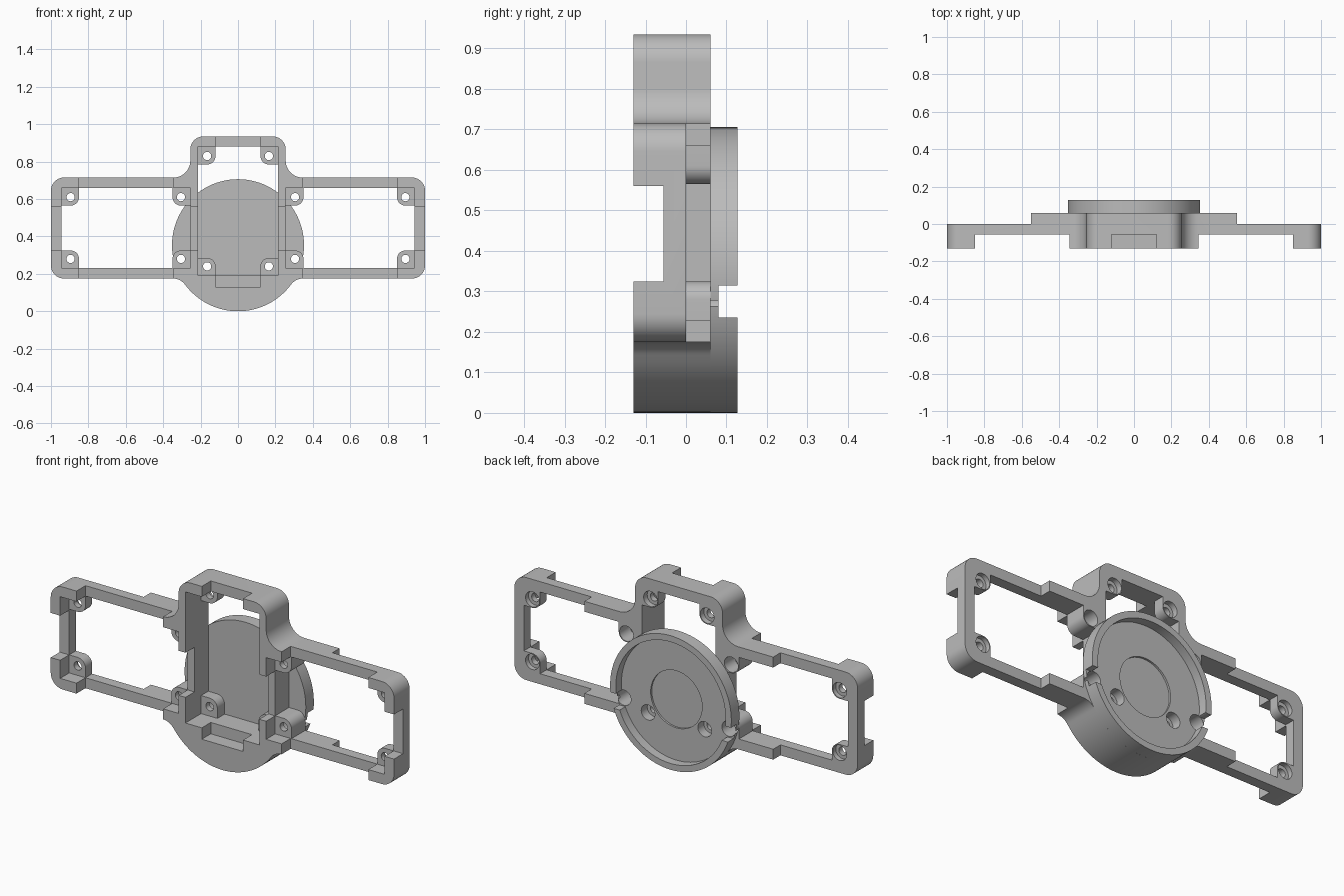
import bpy, bmesh, math

if "Cube" in bpy.data.objects:
    bpy.data.objects.remove(bpy.data.objects["Cube"], do_unlink=True)

grey = bpy.data.materials.new("plain grey")
grey.use_nodes = True
GREY = (0.5, 0.5, 0.5, 1)
grey.diffuse_color = GREY
grey.node_tree.nodes["Principled BSDF"].inputs["Base Color"].default_value = GREY

# Depth levels, front to back
FRONT, STEP, MID, BACK, RIM = -0.13, -0.055, 0.0, 0.06, 0.127
FAR = 0.3
DISC_R = 0.353


def arc(cx, cz, r, start, end, n=10):
    angles = [math.radians(start + (end - start) * i / n) for i in range(n + 1)]
    return [(cx + r * math.cos(a), cz + r * math.sin(a)) for a in angles]


def circle(cx, cz, r, n=32):
    return arc(cx, cz, r, 0, 360, n)[:-1]


def rect(x0, x1, z0, z1):
    return [(x0, z0), (x1, z0), (x1, z1), (x0, z1)]


def prism(name, outline, y0, y1):
    """Extrude an x-z outline along y."""
    bm = bmesh.new()
    face = bm.faces.new([bm.verts.new((x, y0, z)) for x, z in outline])
    out = bmesh.ops.extrude_face_region(bm, geom=[face])
    for v in out["geom"]:
        if isinstance(v, bmesh.types.BMVert):
            v.co.y = y1
    bmesh.ops.recalc_face_normals(bm, faces=bm.faces)
    mesh = bpy.data.meshes.new(name)
    bm.to_mesh(mesh)
    bm.free()
    mesh.materials.append(grey)
    obj = bpy.data.objects.new(name, mesh)
    bpy.context.collection.objects.link(obj)
    return obj


def carve(obj, cuts):
    """Subtract (outline, y0, y1) prisms, apply, then shade."""
    cutters = []
    for outline, y0, y1 in cuts:
        cutter = prism("cutter", outline, y0, y1)
        cutter.hide_render = True
        mod = obj.modifiers.new("cut", "BOOLEAN")
        mod.operation, mod.solver, mod.object = "DIFFERENCE", "EXACT", cutter
        cutters.append(cutter)
    bpy.context.view_layer.update()
    depsgraph = bpy.context.evaluated_depsgraph_get()
    mesh = bpy.data.meshes.new_from_object(obj.evaluated_get(depsgraph))
    obj.modifiers.clear()
    obj.data = mesh
    for cutter in cutters:
        bpy.data.objects.remove(cutter, do_unlink=True)
    bpy.ops.object.select_all(action="DESELECT")
    obj.select_set(True)
    bpy.context.view_layer.objects.active = obj
    bpy.ops.object.shade_smooth_by_angle(angle=math.radians(30))


# Frame outline: round base, filleted arms, raised centre column
fillet, base_z = 0.08, 0.175
dz = base_z - fillet - DISC_R
fx = math.sqrt((DISC_R + fillet) ** 2 - dz ** 2)
tangent = math.degrees(math.atan2(dz, fx))
half = arc(0, DISC_R, DISC_R, -90, tangent, 16)
half += arc(fx, base_z - fillet, fillet, tangent + 180, 90)
half += arc(0.93, 0.245, 0.07, -90, 0)
half += arc(0.93, 0.645, 0.07, 0, 90)
half += arc(0.345, 0.805, 0.09, 270, 180)
half += arc(0.185, 0.865, 0.07, 0, 90)
outline = half + [(-x, z) for x, z in reversed(half[1:])]
frame = prism("frame", outline, FRONT, BACK)

cuts = [
    (rect(-0.215, 0.215, 0.19, 0.88), -FAR, FAR),      # centre window
    (rect(-1.2, 1.2, 0.325, 0.56), -FAR, STEP),        # cross channel
    (rect(-0.12, 0.12, 0.85, 1.1), -FAR, STEP),        # top notch
    (rect(-0.12, 0.12, 0.13, 0.25), -FAR, STEP),       # base pocket
]
for s in (-1, 1):
    def side(x0, x1, z0, z1):
        return rect(*sorted((s * x0, s * x1)), z0, z1)
    cuts += [
        (side(0.255, 0.945, 0.23, 0.66), -FAR, FAR),   # side window
        (side(0.345, 0.85, -0.2, 1.2), -FAR, STEP),    # thin arm bars
        (side(0.55, 1.2, -0.2, 1.2), MID, FAR),        # thin outer arms
    ]
carve(frame, cuts)

# Screw bosses in the window corners, counterbored from behind
SIZE, HOLE = 0.095, 0.05
disc_bores = []


def boss(name, cx, cz, dx, dz, y0, y1, floor):
    local = [(0, 0), (SIZE, 0)] + arc(HOLE, HOLE, SIZE - HOLE, 0, 90) + [(0, SIZE)]
    shape = [(cx + dx * u, cz + dz * v) for u, v in local]
    clean = [p for i, p in enumerate(shape) if math.dist(p, shape[i - 1]) > 1e-5]
    obj = prism(name, clean, y0, y1)
    hx, hz = cx + dx * HOLE, cz + dz * HOLE
    bore = (circle(hx, hz, 0.04), floor, FAR)
    carve(obj, [(circle(hx, hz, 0.022), -FAR, FAR), bore])
    return bore


for s, label in ((-1, "right"), (1, "left")):
    for z, dz, level in ((0.66, -1, "upper"), (0.23, 1, "lower")):
        boss(f"{label}_{level}_outer_boss", s * 0.945, z, -s, dz, STEP, MID, -0.025)
        bore = boss(f"{label}_{level}_inner_boss", s * 0.255, z, s, dz, STEP, BACK, -0.025)
        if dz > 0:
            disc_bores.append(bore)
    boss(f"{label}_top_boss", s * 0.215, 0.88, -s, -1, MID, BACK, 0.03)
    disc_bores.append(boss(f"{label}_base_boss", s * 0.215, 0.19, -s, 1, MID, BACK, 0.03))

# Round back plate with raised rim, shallow centre recess and rim slots
back_plate = prism("back_plate", circle(0, DISC_R, DISC_R, 96), BACK, RIM)
carve(back_plate, [
    (circle(0, DISC_R, 0.32, 96), 0.08, FAR),
    (circle(0, DISC_R, 0.15, 64), 0.07, FAR),
    (rect(-0.5, 0.5, 0.235, 0.315), 0.08, FAR),
] + disc_bores)
